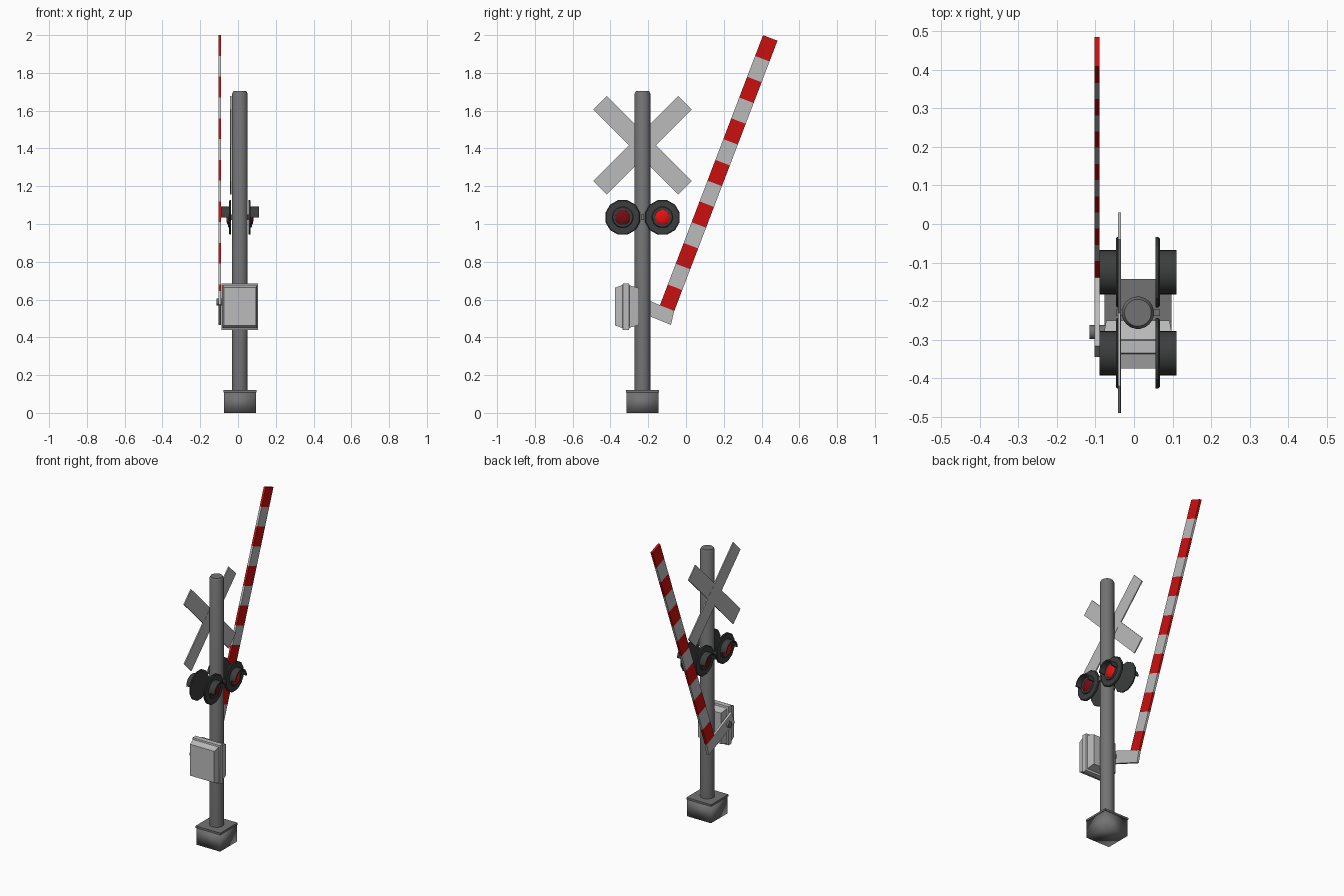
import bpy, bmesh, math
from mathutils import Matrix, Vector

cube = bpy.data.objects.get("Cube")
if cube:
    bpy.data.objects.remove(cube, do_unlink=True)


def material(name, r, g, b):
    m = bpy.data.materials.new(name)
    m.use_nodes = True
    m.diffuse_color = (r, g, b, 1)
    bsdf = next(n for n in m.node_tree.nodes if n.type == 'BSDF_PRINCIPLED')
    bsdf.inputs["Base Color"].default_value = (r, g, b, 1)
    bsdf.inputs["Roughness"].default_value = 0.7
    return m


STEEL = material("grey steel", 0.17, 0.17, 0.17)
WHITE = material("off white paint", 0.5, 0.5, 0.5)
RED = material("red paint", 0.6, 0.005, 0.005)
BLACK = material("black metal", 0.045, 0.047, 0.047)
LIT = material("lit red lens", 0.95, 0.006, 0.006)
UNLIT = material("unlit red lens", 0.17, 0.004, 0.006)

PX, PY = 0.01, -0.23      # pole axis
LAMP_Z = 1.035


def finish(name, bm, mats, smooth=None):
    bmesh.ops.recalc_face_normals(bm, faces=bm.faces)
    me = bpy.data.meshes.new(name)
    bm.to_mesh(me)
    bm.free()
    for m in mats:
        me.materials.append(m)
    ob = bpy.data.objects.new(name, me)
    bpy.context.collection.objects.link(ob)
    if smooth:
        bpy.ops.object.select_all(action='DESELECT')
        ob.select_set(True)
        bpy.context.view_layer.objects.active = ob
        bpy.ops.object.shade_smooth_by_angle(angle=math.radians(smooth))
    return ob


def loft(name, rings, mats, smooth=None, paint=None):
    """Skin a row of closed cross-sections and cap both ends."""
    bm = bmesh.new()
    rows = [[bm.verts.new(p) for p in ring] for ring in rings]
    n = len(rows[0])
    for i, (a, b) in enumerate(zip(rows, rows[1:])):
        for k in range(n):
            f = bm.faces.new((a[k], a[(k + 1) % n], b[(k + 1) % n], b[k]))
            f.material_index = paint(i) if paint else 0
    for row, i in ((rows[0], 0), (rows[-1], len(rows) - 2)):
        f = bm.faces.new(row)
        f.material_index = paint(i) if paint else 0
    return finish(name, bm, mats, smooth)


def box(name, centre, size, mat, tilt=0.0, smooth=None):
    bm = bmesh.new()
    mx = Matrix.Translation(centre) @ Matrix.Rotation(tilt, 4, 'X') @ Matrix.Diagonal((*size, 1))
    bmesh.ops.create_cube(bm, size=1, matrix=mx)
    return finish(name, bm, [mat], smooth)


def turned(name, profile, origin, axis, mat, sides=16, smooth=40):
    """Round part from (radius, distance along axis) pairs."""
    rot = Vector((0, 0, 1)).rotation_difference(Vector(axis)).to_matrix()
    rings = []
    for r, d in profile:
        angles = [math.tau * (k + 0.5) / sides for k in range(sides)]
        rings.append([Vector(origin) + rot @ Vector((r * math.cos(a), r * math.sin(a), d)) for a in angles])
    return loft(name, rings, [mat], smooth)


# Footing and pole
box("base_block", (PX, PY, 0.054), (0.168, 0.168, 0.108), STEEL, smooth=120)
box("base_top_slab", (PX, PY, 0.114), (0.174, 0.174, 0.012), STEEL)
turned("pole", [(0.042, 0.1), (0.042, 1.69), (0.035, 1.703)], (PX, PY, 0), (0, 0, 1), STEEL, 20)

# Crossed sign boards
for side, name in ((1, "cross_board_a"), (-1, "cross_board_b")):
    box(name, (-0.038 - 0.0005 * side, PY, 1.417), (0.007, 0.1, 0.636), WHITE, side * math.pi / 4)

# Control cabinet, stepped out to a rim around the middle
rings = []
for y, hx, hz in ((-0.375, 0.085, 0.1), (-0.337, 0.091, 0.114), (-0.334, 0.097, 0.123),
                  (-0.302, 0.097, 0.123), (-0.299, 0.091, 0.112), (-0.25, 0.082, 0.098)):
    rings.append([(PX + sx * hx, y, 0.563 + sz * hz) for sx, sz in ((-1, -1), (1, -1), (1, 1), (-1, 1))])
loft("control_cabinet", rings, [WHITE], 50)

# Striped barrier arm
FRONT_X, BACK_X = -0.103, -0.089
start, end = Vector((0, -0.1, 0.555)), Vector((0, 0.446, 1.985))
along = (end - start).normalized()
across = Vector((0, along.z, -along.y)) * 0.041
rings = []
STRIPES = 13
for i in range(STRIPES + 1):
    p = start.lerp(end, i / STRIPES)
    rings.append([p + s * across + Vector((x, 0, 0))
                  for s, x in ((-1, FRONT_X), (1, FRONT_X), (1, BACK_X), (-1, BACK_X))])
loft("barrier_arm", rings, [RED, WHITE], paint=lambda i: i % 2)

# Angled stem from the pivot to the arm
stem = [(-0.062, 0.54), (-0.08, 0.466), (-0.345, 0.574), (-0.316, 0.648), (-0.138, 0.57)]
loft("arm_stem", [[(x, y, z) for y, z in stem] for x in (FRONT_X, BACK_X)], [WHITE])
turned("pivot_shaft", [(0.019, 0), (0.019, 0.06)], (-0.115, -0.28, 0.588), (1, 0, 0), STEEL, 12)

# Lamps: a pair on each side of the pole, the second pair turned half way round
box("lamp_bracket", (PX, PY, LAMP_Z), (0.114, 0.016, 0.03), STEEL)
for side, label in ((1, "left"), (-1, "right")):
    for hand, lens in ((-1, UNLIT), (1, LIT)):
        tag = label + ("_front" if side * hand < 0 else "_rear")
        cx, cy = PX + side * 0.046, PY + side * hand * 0.105
        out = (side, 0, 0)
        turned("lamp_plate_" + tag, [(0.095, 0), (0.095, 0.007), (0.09, 0.011)],
               (cx, cy, LAMP_Z), out, BLACK, 12, 30)
        turned("lamp_rim_" + tag, [(0.056, 0.01), (0.052, 0.018)],
               (cx, cy, LAMP_Z), out, BLACK, 16)
        turned("lamp_lens_" + tag, [(0.042, 0.016), (0.035, 0.022), (0.016, 0.026)],
               (cx, cy, LAMP_Z), out, lens, 16, 60)
        # Half-round hood over the lens
        rings = []
        for k in range(13):
            a = math.pi * k / 12
            rings.append([(cx + side * d, cy + r * math.cos(a), LAMP_Z + r * math.sin(a))
                          for r, d in ((0.058, 0.008), (0.058, 0.054), (0.051, 0.054), (0.051, 0.008))])
        loft("lamp_hood_" + tag, rings, [BLACK], 40)
